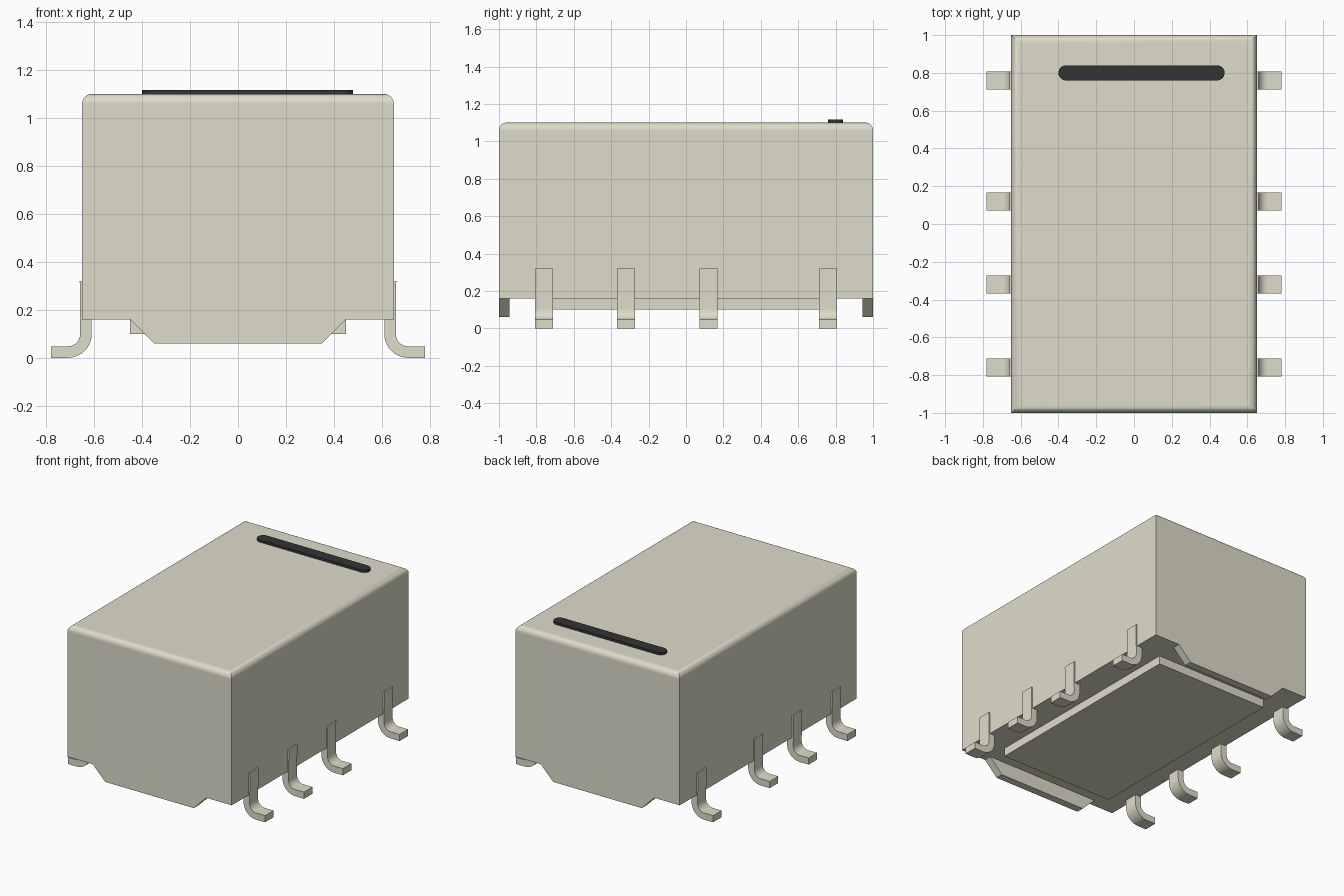
import bpy, bmesh, math

cube = bpy.data.objects.get("Cube")
if cube:
    bpy.data.objects.remove(cube, do_unlink=True)


def make_material(name, color):
    m = bpy.data.materials.new(name)
    m.use_nodes = True
    m.diffuse_color = color
    m.node_tree.nodes["Principled BSDF"].inputs["Base Color"].default_value = color
    return m


cream = make_material("warm cream", (0.73, 0.72, 0.59, 1))
black = make_material("soft black", (0.033, 0.033, 0.033, 1))


def finish(bm, name, mat):
    """Smooth only the curved faces, keep corners sharp, and add the object."""
    bmesh.ops.recalc_face_normals(bm, faces=bm.faces)
    for f in bm.faces:
        f.smooth = max(abs(c) for c in f.normal) < 0.9999
    for e in bm.edges:
        e.smooth = e.calc_face_angle(math.pi) < math.radians(35)
    mesh = bpy.data.meshes.new(name)
    bm.to_mesh(mesh)
    bm.free()
    mesh.materials.append(mat)
    obj = bpy.data.objects.new(name, mesh)
    bpy.context.collection.objects.link(obj)
    return obj


def box(x, y, z0, z1):
    bm = bmesh.new()
    bmesh.ops.create_cube(bm, size=1)
    for v in bm.verts:
        v.co = (v.co.x * 2 * x, v.co.y * 2 * y, z0 if v.co.z < 0 else z1)
    return bm


def extrude(points, direction):
    """Prism made by sweeping a planar outline along a vector."""
    bm = bmesh.new()
    face = bm.faces.new([bm.verts.new(p) for p in points])
    out = bmesh.ops.extrude_face_region(bm, geom=[face])
    moved = [g for g in out["geom"] if isinstance(g, bmesh.types.BMVert)]
    bmesh.ops.translate(bm, verts=moved, vec=direction)
    return bm


def arc(cx, cy, r, start, end, steps=10):
    angles = [math.radians(start + (end - start) * i / steps) for i in range(steps + 1)]
    return [(cx + r * math.cos(a), cy + r * math.sin(a)) for a in angles]


# Case with rounded top edges and sharp upright corners
bm = box(0.65, 1.0, 0.16, 1.10)
top_edges = [e for e in bm.edges if all(v.co.z > 1 for v in e.verts)]
bmesh.ops.bevel(bm, geom=top_edges, offset=0.04, offset_type='OFFSET',
                segments=8, profile=0.5, affect='EDGES')
finish(bm, "case", cream)

# Raised plate under the case
finish(box(0.45, 0.80, 0.10, 0.17), "base_plate", cream)

# Tapered skirts at both ends
for name, y in (("front_skirt", -1.0), ("back_skirt", 0.945)):
    outline = [(-0.45, 0.16), (-0.35, 0.06), (0.35, 0.06), (0.45, 0.16)]
    finish(extrude([(x, y, z) for x, z in outline], (0, 0.055, 0)), name, cream)

# Bent leads along both sides
profile = ([(0.78, 0.0)] + arc(0.71, 0.10, 0.10, 270, 180)
           + [(0.61, 0.32), (0.66, 0.32)]
           + arc(0.71, 0.10, 0.052, 180, 270) + [(0.78, 0.048)])
for side, sign in (("left", 1), ("right", -1)):
    for i, y in enumerate((-0.76, -0.32, 0.12, 0.76), 1):
        points = [(sign * x, y - 0.048, z) for x, z in profile]
        finish(extrude(points, (0, 0.096, 0)), f"{side}_lead_{i}", cream)

# Rounded marker bar on the top
outline = arc(0.44, 0.80, 0.04, -90, 90, 12) + arc(-0.36, 0.80, 0.04, 90, 270, 12)
finish(extrude([(x, y, 1.098) for x, y in outline], (0, 0, 0.019)), "marker_bar", black)
